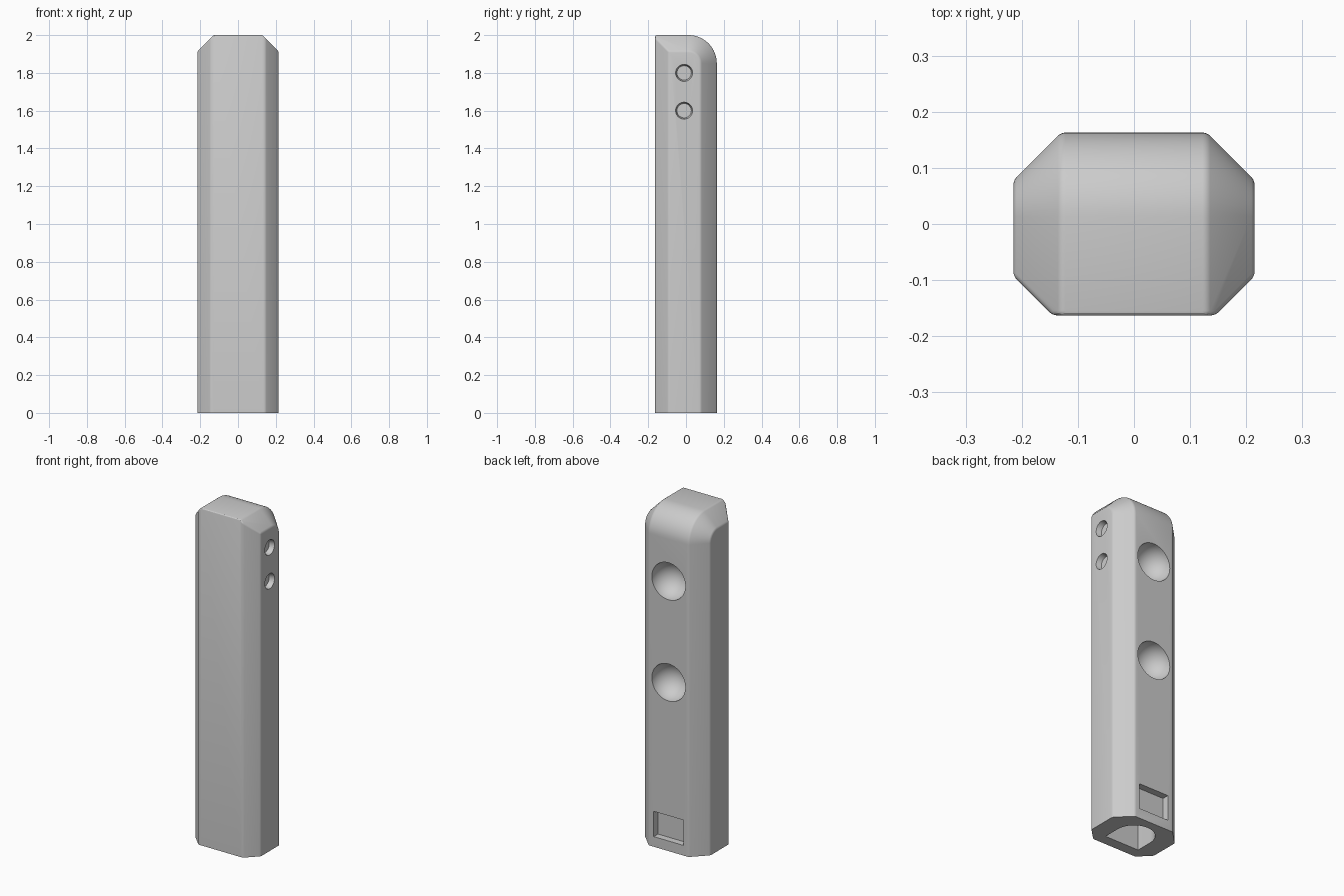
import bpy, bmesh, math
from mathutils import Vector, Matrix

cube = bpy.data.objects.get("Cube")
if cube:
    bpy.data.objects.remove(cube, do_unlink=True)

HALF_W, HALF_D, HEIGHT = 0.215, 0.163, 2.0
CHAMFER, ROUND = 0.085, 0.15

grey = bpy.data.materials.new("plain grey")
grey.use_nodes = True
grey.diffuse_color = (0.6, 0.6, 0.6, 1)
grey.node_tree.nodes["Principled BSDF"].inputs["Base Color"].default_value = (0.6, 0.6, 0.6, 1)


def make_object(name, bm):
    bmesh.ops.recalc_face_normals(bm, faces=bm.faces[:])
    mesh = bpy.data.meshes.new(name)
    bm.to_mesh(mesh)
    bm.free()
    mesh.materials.append(grey)
    obj = bpy.data.objects.new(name, mesh)
    bpy.context.collection.objects.link(obj)
    return obj


def loft(bm, sections):
    """Join matching closed sections with quads and cap both ends."""
    rings = [[bm.verts.new(p) for p in s] for s in sections]
    n = len(rings[0])
    for a, b in zip(rings, rings[1:]):
        for i in range(n):
            j = (i + 1) % n
            bm.faces.new((a[i], a[j], b[j], b[i]))
    bm.faces.new(rings[0])
    bm.faces.new(rings[-1])


def side_section(x, inset):
    """Side outline with a rounded top back corner, inset from top and back."""
    cy, cz, r = HALF_D - ROUND, HEIGHT - ROUND, ROUND - inset
    pts = [(x, -HALF_D, 0), (x, HALF_D - inset, 0)]
    for i in range(17):
        a = math.pi / 2 * i / 16
        pts.append((x, cy + r * math.cos(a), cz + r * math.sin(a)))
    pts.append((x, -HALF_D, HEIGHT - inset))
    return pts


# Body: chamfered block with a rounded top back edge
bm = bmesh.new()
inner = HALF_W - CHAMFER
loft(bm, [side_section(-HALF_W, CHAMFER), side_section(-inner, 0),
          side_section(inner, 0), side_section(HALF_W, CHAMFER)])

# Vertical chamfers at the front
for s in (-1, 1):
    cut = bmesh.ops.bisect_plane(
        bm, geom=bm.verts[:] + bm.edges[:] + bm.faces[:], dist=1e-5,
        plane_co=Vector((s * 0.145, -HALF_D, 0)),
        plane_no=Vector((s, -1, 0)).normalized(), clear_outer=True)
    rim = [e for e in cut["geom_cut"] if isinstance(e, bmesh.types.BMEdge)]
    bmesh.ops.holes_fill(bm, edges=rim, sides=0)
bmesh.ops.recalc_face_normals(bm, faces=bm.faces[:])

# Soft edges everywhere except around the base
soft = [e for e in bm.edges if len(e.link_faces) == 2
        and e.calc_face_angle(0) > math.radians(25)
        and max(v.co.z for v in e.verts) > 0.01]
bmesh.ops.bevel(bm, geom=soft, offset=0.008, segments=3, profile=0.5,
                affect='EDGES', clamp_overlap=True)
body = make_object("body", bm)

cutters = []

# Round dimples on the back
for z in (1.0, 1.6):
    bm = bmesh.new()
    bmesh.ops.create_uvsphere(bm, u_segments=48, v_segments=24, radius=0.11,
                              matrix=Matrix.Translation((0, HALF_D, z))
                              @ Matrix.Rotation(math.pi / 2, 4, 'X'))
    cutters.append(make_object("dimple_cutter", bm))

# Small shallow holes on the left side
for z in (1.6, 1.8):
    bm = bmesh.new()
    bmesh.ops.create_cone(bm, cap_ends=True, segments=40, radius1=0.038,
                          radius2=0.052, depth=0.06,
                          matrix=Matrix.Translation((HALF_W, -0.01, z))
                          @ Matrix.Rotation(math.pi / 2, 4, 'Y'))
    cutters.append(make_object("side_hole_cutter", bm))

# Rectangular recess low on the back
bm = bmesh.new()
bmesh.ops.create_cube(bm, size=1, matrix=Matrix.Translation((0, HALF_D, 0.135))
                      @ Matrix.Diagonal((0.195, 0.08, 0.15, 1)))
cutters.append(make_object("recess_cutter", bm))

# Socket in the base: flat at the front, round at the back
outline = [(-0.112, -0.1), (0.112, -0.1)]
outline += [(0.112 * math.cos(math.pi * i / 32), 0.112 * math.sin(math.pi * i / 32))
            for i in range(33)]
bm = bmesh.new()
loft(bm, [[(x, y, z) for x, y in outline] for z in (-0.1, 0.5)])
cutters.append(make_object("socket_cutter", bm))

# Cut everything out of the body
bpy.ops.object.select_all(action='DESELECT')
bpy.context.view_layer.objects.active = body
body.select_set(True)
for c in cutters:
    c.hide_render = True
    mod = body.modifiers.new("cut", 'BOOLEAN')
    mod.operation, mod.solver, mod.object = 'DIFFERENCE', 'EXACT', c
    bpy.ops.object.modifier_apply(modifier=mod.name)
    bpy.data.objects.remove(c, do_unlink=True)

bpy.ops.object.shade_smooth_by_angle(angle=math.radians(28))
